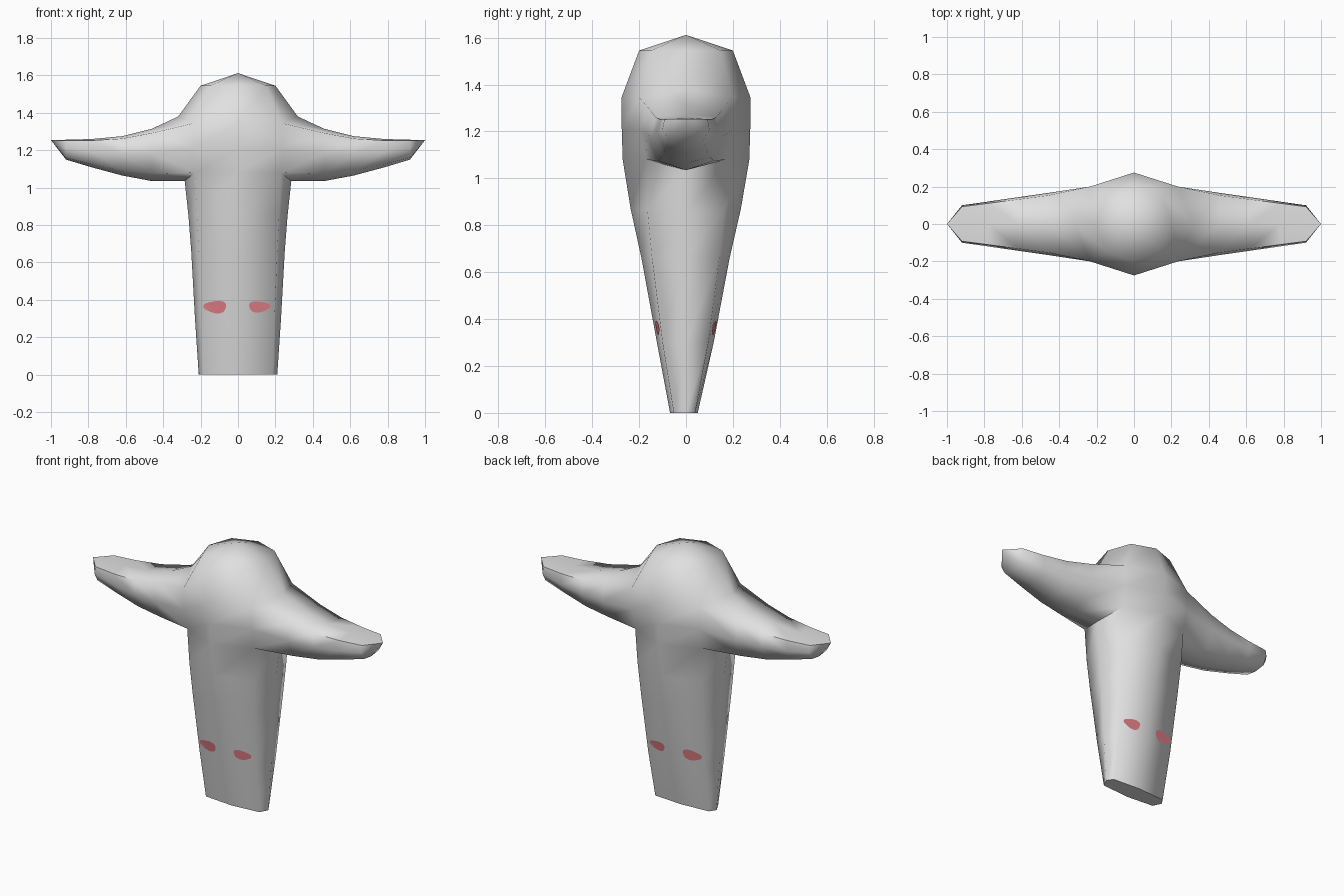
import bpy, bmesh, math
from mathutils import Vector
from mathutils.bvhtree import BVHTree

if "Cube" in bpy.data.objects:
    bpy.data.objects.remove(bpy.data.objects["Cube"])


def material(name, rgb):
    m = bpy.data.materials.new(name)
    m.diffuse_color = (*rgb, 1)
    m.use_nodes = True
    m.node_tree.nodes["Principled BSDF"].inputs["Base Color"].default_value = m.diffuse_color
    return m


def finish(bm, name, mat, angle):
    bmesh.ops.recalc_face_normals(bm, faces=bm.faces)
    me = bpy.data.meshes.new(name)
    bm.to_mesh(me)
    ob = bpy.data.objects.new(name, me)
    bpy.context.collection.objects.link(ob)
    me.materials.append(mat)
    bpy.ops.object.select_all(action='DESELECT')
    ob.select_set(True)
    bpy.context.view_layer.objects.active = ob
    bpy.ops.object.shade_smooth_by_angle(angle=math.radians(angle))
    return ob


grey = material("light grey", (0.75, 0.75, 0.75))
red = material("soft red", (0.78, 0.22, 0.25))

# Torso rows: side x, side z, corner x, corner y, row z, front y, back y
rows = [
    (0.21, 0.00, 0.185, 0.052, 0.00, 0.068, 0.050),
    (0.23, 0.30, 0.195, 0.100, 0.30, 0.124, 0.118),
    (0.25, 0.66, 0.210, 0.145, 0.66, 0.190, 0.186),
    (0.265, 0.85, 0.220, 0.165, 0.87, 0.236, 0.234),
    (0.285, 1.035, 0.230, 0.172, 1.08, 0.270, 0.270),
    (0.29, 1.20, 0.235, 0.200, 1.21, 0.274, 0.274),
    (0.32, 1.38, 0.235, 0.200, 1.345, 0.275, 0.275),
    (0.20, 1.545, 0.148, 0.148, 1.545, 0.200, 0.200),
]

bm = bmesh.new()
grid = []
for sx, sz, cx, cy, z, f, b in rows:
    cb = cy * b / f
    pts = [(sx, 0, sz), (cx, cb, z), (0, b, z), (-cx, cb, z),
           (-sx, 0, sz), (-cx, -cy, z), (0, -f, z), (cx, -cy, z)]
    grid.append([bm.verts.new(p) for p in pts])

# Torso walls, leaving an opening for each arm
for r in range(len(rows) - 1):
    for c in range(8):
        if r in (4, 5) and c in (7, 0, 3, 4):
            continue
        d = (c + 1) % 8
        bm.faces.new((grid[r][c], grid[r][d], grid[r + 1][d], grid[r + 1][c]))

# Crown and base
crown = bm.verts.new((0, 0, 1.612))
for c in range(8):
    bm.faces.new((grid[-1][c], grid[-1][(c + 1) % 8], crown))
bm.faces.new(grid[0])

# Arm rings: x, top z, upper corner z, middle z, lower corner z, bottom z, half depth
arm = [
    (0.46, 1.315, 1.292, 1.185, 1.075, 1.035, 0.166),
    (0.62, 1.275, 1.262, 1.180, 1.090, 1.065, 0.143),
    (0.78, 1.260, 1.252, 1.190, 1.125, 1.108, 0.120),
    (0.92, 1.256, 1.252, 1.210, 1.160, 1.150, 0.100),
]
for s, side, back, front in ((1, 0, 1, 7), (-1, 4, 3, 5)):
    ring = [grid[6][side], grid[6][back], grid[5][back], grid[4][back],
            grid[4][side], grid[4][front], grid[5][front], grid[6][front]]
    for x, t, uc, m, lc, b, h in arm:
        pts = [(0, t), (h * .92, uc), (h, m), (h * .72, lc),
               (0, b), (-h * .72, lc), (-h, m), (-h * .92, uc)]
        new = [bm.verts.new((s * x, y, z)) for y, z in pts]
        for i in range(8):
            j = (i + 1) % 8
            bm.faces.new((ring[i], ring[j], new[j], new[i]))
        ring = new
    tip = bm.verts.new((s, 0, 1.254))
    for i in range(8):
        bm.faces.new((ring[i], ring[(i + 1) % 8], tip))

bm.normal_update()
tree = BVHTree.FromBMesh(bm)
finish(bm, "body_with_arms", grey, 75)

# Painted spots: thin irregular patches laid on the front and back
for face, sy in (("front", -1), ("back", 1)):
    for side, cx, cz, rx, rz in (("left", -.12, .362, .061, .033),
                                 ("right", .112, .363, .056, .030)):
        sp = bmesh.new()

        def lay(x, z):
            hit = tree.ray_cast(Vector((x, sy, z)), Vector((0, -sy, 0)))[0]
            return sp.verts.new((x, hit.y + sy * .003, z))

        mid = lay(cx, cz)
        rim = []
        for i in range(20):
            a = math.tau * i / 20
            k = 1 + .1 * math.sin(3 * a + cx * 9)
            rim.append(lay(cx + rx * k * math.cos(a), cz + rz * k * math.sin(a)))
        for i in range(20):
            sp.faces.new((mid, rim[i], rim[(i + 1) % 20]))
        ob = finish(sp, f"{face}_{side}_spot", red, 60)
        # Make the patch face outward
        if ob.data.polygons[0].normal.y * sy < 0:
            ob.data.flip_normals()
        sp.free()
bm.free()
